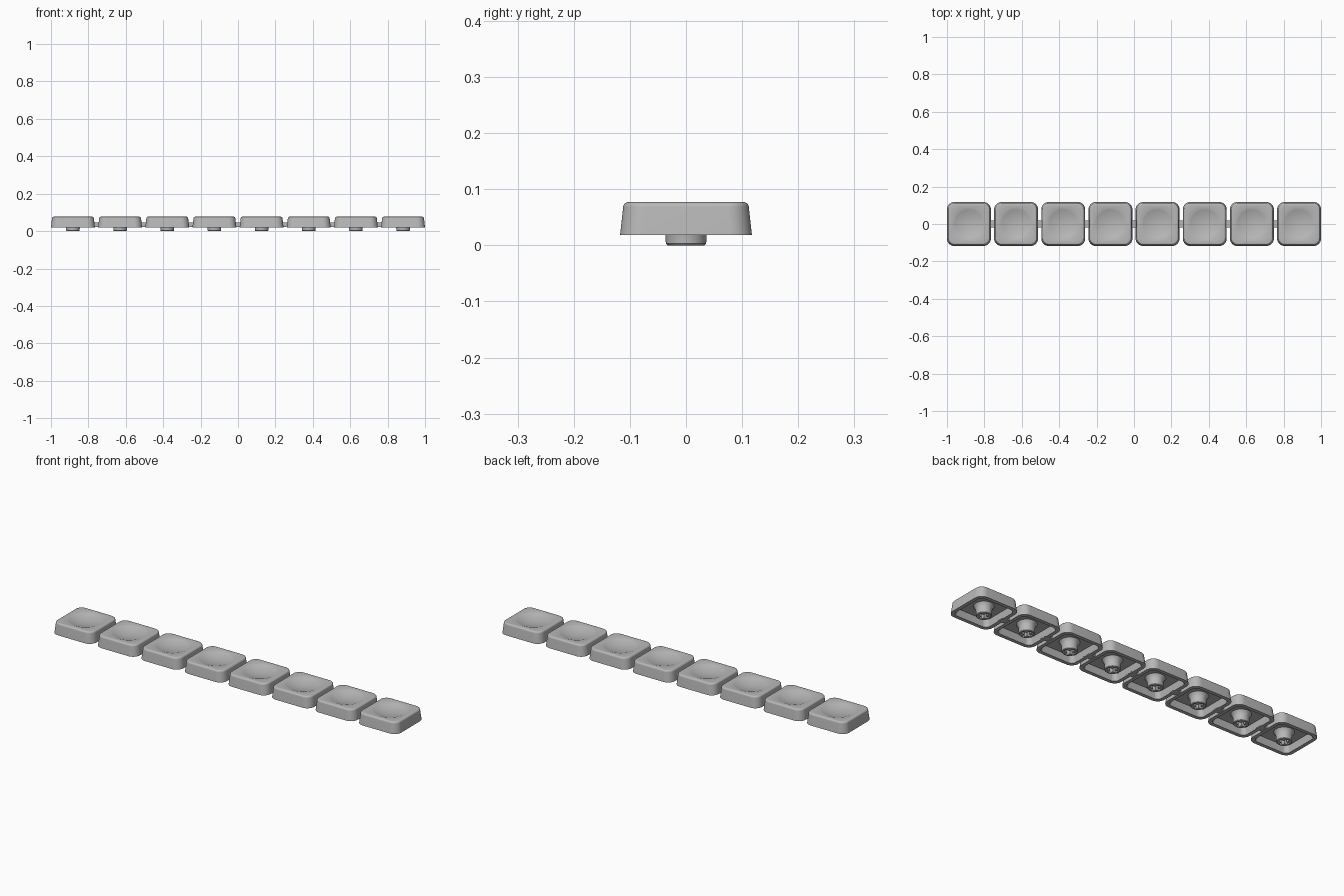
import bpy, bmesh, math
from mathutils import Vector

cube = bpy.data.objects.get("Cube")
if cube:
    bpy.data.objects.remove(cube, do_unlink=True)

COUNT, WIDTH = 8, 0.235
PITCH = (2 - WIDTH) / (COUNT - 1)
BASE, TOP, ROOF = 0.018, 0.077, 0.052
N = 48

grey = bpy.data.materials.new("light grey plastic")
grey.use_nodes = True
grey.diffuse_color = (0.48, 0.48, 0.48, 1)
bsdf = grey.node_tree.nodes["Principled BSDF"]
bsdf.inputs["Base Color"].default_value = grey.diffuse_color
bsdf.inputs["Roughness"].default_value = 0.6


def rounded_square(half, radius, z):
    pts = []
    for k in range(4):
        mid = math.radians(45 + 90 * k)
        centre = Vector((math.cos(mid), math.sin(mid))) * (half - radius) * math.sqrt(2)
        for j in range(N // 4):
            a = math.radians(90 * k + 90 * j / (N // 4 - 1))
            pts.append((centre.x + radius * math.cos(a), centre.y + radius * math.sin(a), z))
    return pts


def circle(radius, z, start):
    angles = [math.radians(start + 360 * i / N) for i in range(N)]
    return [(radius * math.cos(a), radius * math.sin(a), z) for a in angles]


def cross(arm, half, z):
    # Plus-shaped outline, each side divided to match the circle
    corners = []
    for k in range(4):
        a = math.radians(90 * k)
        for x, y in ((half, -half), (arm, -half), (arm, half)):
            corners.append(Vector((x * math.cos(a) - y * math.sin(a),
                                   x * math.sin(a) + y * math.cos(a), z)))
    return [c.lerp(corners[(i + 1) % 12], s / 4)
            for i, c in enumerate(corners) for s in range(4)]


def loft(name, rings, cap_start):
    bm = bmesh.new()
    loops = [[bm.verts.new(p) for p in ring] for ring in rings]
    for a, b in zip(loops, loops[1:]):
        for i in range(N):
            j = (i + 1) % N
            bm.faces.new((a[i], a[j], b[j], b[i]))
    bm.faces.new(loops[-1])
    if cap_start:
        bm.faces.new(loops[0][::-1])
    bmesh.ops.recalc_face_normals(bm, faces=bm.faces)
    return finish(name, bm)


def finish(name, bm):
    mesh = bpy.data.meshes.new(name)
    bm.to_mesh(mesh)
    bm.free()
    mesh.materials.append(grey)
    mesh.shade_smooth()
    mesh.set_sharp_from_angle(angle=math.radians(30))
    return mesh


def place(name, mesh, x, z=0):
    ob = bpy.data.objects.new(name, mesh)
    ob.location = (x, 0, z)
    bpy.context.collection.objects.link(ob)


# Hollow cap: cavity roof, inner wall, rim, outer wall, top fillet, dish
FILLET, DISH, DEPTH = 0.009, 0.087, 0.016
cap = [rounded_square(0.092, 0.022, ROOF), rounded_square(0.099, 0.024, BASE),
       rounded_square(WIDTH / 2, 0.04, BASE)]
for s in range(6):
    a = math.radians(18 * s)
    cap.append(rounded_square(0.112 - FILLET * (1 - math.cos(a)),
                              0.038 - FILLET * (1 - math.cos(a)),
                              TOP - FILLET * (1 - math.sin(a))))
for s in range(8):
    t = 1 - s / 8
    cap.append(circle(DISH * t, TOP - DEPTH * (1 - t * t), 360 / N / 2))
cap_mesh = loft("keycap", cap, True)

# Stem: flared root, straight post, chamfered end, cross-shaped socket
stem = [circle(r, z, -45) for r, z in
        ((0.049, ROOF + 0.002), (0.045, ROOF - 0.003), (0.04, ROOF - 0.011),
         (0.037, ROOF - 0.02), (0.036, 0.003), (0.033, 0))]
stem += [cross(0.027, 0.008, 0), cross(0.027, 0.008, ROOF - 0.004)]
stem_mesh = loft("stem", stem, True)

# Small bar joining neighbouring caps
bm = bmesh.new()
bmesh.ops.create_cube(bm, size=1)
bmesh.ops.scale(bm, vec=(0.058, 0.036, 0.024), verts=bm.verts)
bar_mesh = finish("connector", bm)

for i in range(COUNT):
    x = (i - (COUNT - 1) / 2) * PITCH
    place(f"keycap_{i + 1}", cap_mesh, x)
    place(f"stem_{i + 1}", stem_mesh, x)
    if i < COUNT - 1:
        place(f"connector_{i + 1}", bar_mesh, x + PITCH / 2, 0.033)
